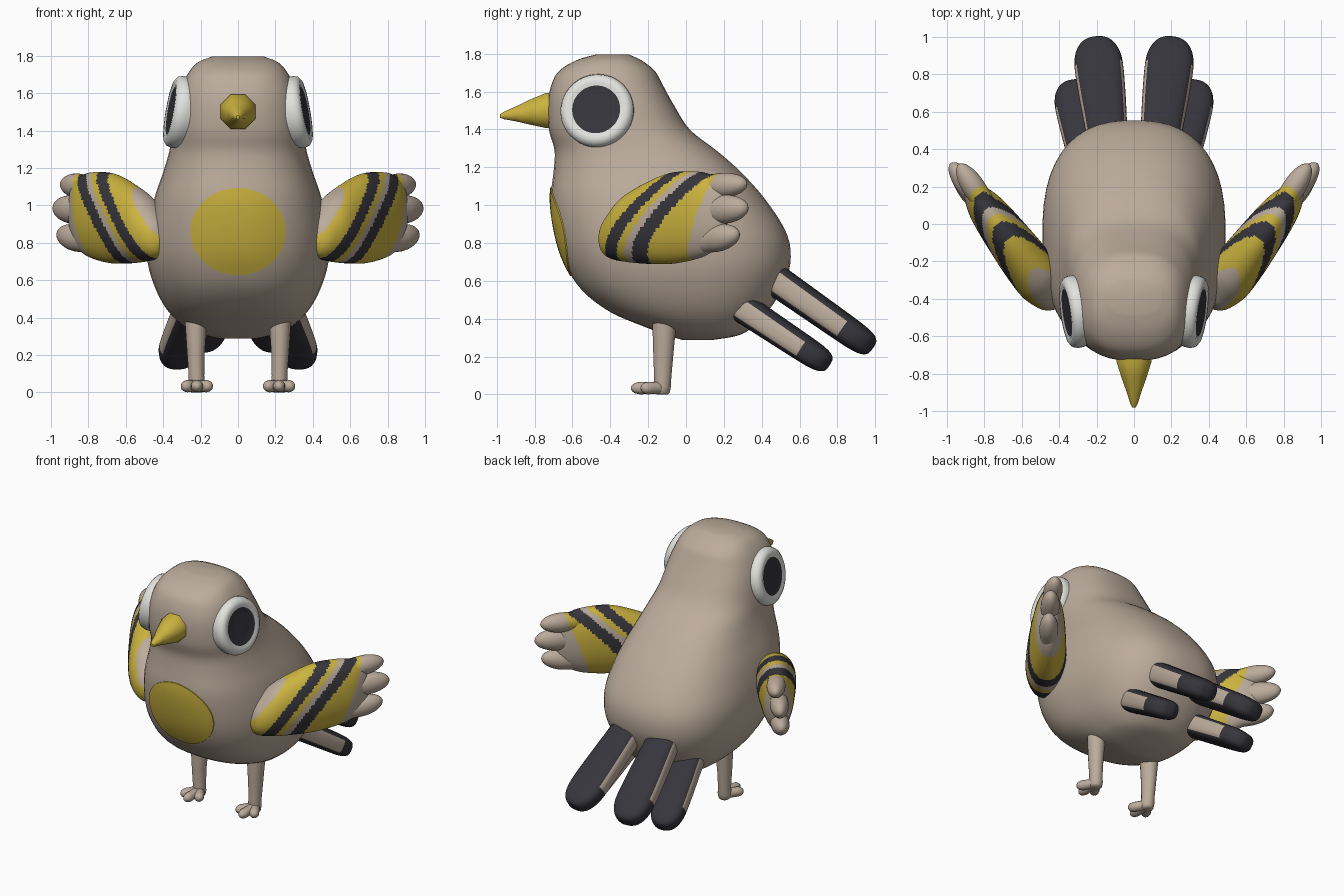
import bpy, bmesh, math
from mathutils import Vector as V

if "Cube" in bpy.data.objects:
    bpy.data.objects.remove(bpy.data.objects["Cube"])


def material(name, rgb):
    m = bpy.data.materials.new(name)
    m.diffuse_color = (*rgb, 1)
    m.use_nodes = True
    m.node_tree.nodes["Principled BSDF"].inputs["Base Color"].default_value = m.diffuse_color
    return m


BEIGE = material("beige", (0.50, 0.41, 0.33))
DARK = material("charcoal", (0.036, 0.036, 0.045))
YELLOW = material("yellow", (0.60, 0.45, 0.05))
WHITE = material("off_white", (0.76, 0.76, 0.73))


def spline(rows, count):
    """Smoothly resample a table of rows (Catmull-Rom)."""
    out, last = [], len(rows) - 1
    for k in range(count):
        f = k / (count - 1) * last
        i = min(int(f), last - 1)
        t = f - i
        p = [rows[max(0, min(last, i + d))] for d in (-1, 0, 1, 2)]
        out.append([0.5 * (2 * b + (c - a) * t + (2 * a - 5 * b + 4 * c - d) * t * t
                           + (3 * b - a - 3 * c + d) * t ** 3) for a, b, c, d in zip(*p)])
    return out


def ring(centre, u, v, a, b, power=2.0, segs=32):
    """Superellipse section around a centre, half sizes a along u and b along v."""
    pts = []
    for k in range(segs):
        t = 2 * math.pi * (k + 0.5) / segs
        c, s = math.cos(t), math.sin(t)
        pts.append(V(centre) + V(u) * a * math.copysign(abs(c) ** (2 / power), c)
                   + V(v) * b * math.copysign(abs(s) ** (2 / power), s))
    return pts


def skin(bm, rings, paint=None):
    """Loft rings and close both ends; paint(row, column, centre) gives a material slot."""
    rows = [[bm.verts.new(p) for p in r] for r in rings]
    n = len(rows[0])
    faces = []
    for i in range(len(rows) - 1):
        for j in range(n):
            k = (j + 1) % n
            faces.append((bm.faces.new((rows[i][j], rows[i][k], rows[i + 1][k], rows[i + 1][j])), i, j))
    for i, r in ((0, rows[0]), (len(rows) - 1, rows[-1])):
        tip = bm.verts.new(sum((x.co for x in r), V()) / n)
        for j in range(n):
            faces.append((bm.faces.new((r[j], r[(j + 1) % n], tip)), i, j))
    if paint:
        for f, i, j in faces:
            f.material_index = paint(i, j, f.calc_center_median())


def finish(name, bm, mats, mirror=False, angle=50):
    bmesh.ops.recalc_face_normals(bm, faces=bm.faces[:])
    me = bpy.data.meshes.new(name)
    bm.to_mesh(me)
    bm.free()
    for m in mats:
        me.materials.append(m)
    ob = bpy.data.objects.new(name, me)
    bpy.context.collection.objects.link(ob)
    bpy.ops.object.select_all(action='DESELECT')
    ob.select_set(True)
    bpy.context.view_layer.objects.active = ob
    bpy.ops.object.shade_smooth_by_angle(angle=math.radians(angle))
    if mirror:
        ob.modifiers.new("mirror", 'MIRROR').use_mirror_merge = False
    return ob


X, Y, Z = V((1, 0, 0)), V((0, 1, 0)), V((0, 0, 1))

# Body and head: height, front, back, half width
BODY = spline([
    (.288, -.02, .14, .10), (.31, -.09, .27, .20), (.35, -.20, .345, .285), (.435, -.40, .43, .375),
    (.55, -.55, .505, .44), (.69, -.64, .552, .483), (.845, -.69, .535, .487), (1.03, -.715, .42, .45),
    (1.18, -.70, .285, .40), (1.29, -.695, .16, .368), (1.40, -.725, .02, .35), (1.54, -.73, -.07, .33),
    (1.64, -.71, -.125, .30), (1.71, -.67, -.165, .265), (1.765, -.58, -.235, .215),
    (1.795, -.48, -.30, .14)], 61)
POWER = 2.5
bm = bmesh.new()
skin(bm, [ring((0, (f + b) / 2, z), X, Y, w, (b - f) / 2, POWER, 48) for z, f, b, w in BODY])
finish("body", bm, [BEIGE], angle=80)


def chest(x, z):
    """Front surface of the body."""
    for p, q in zip(BODY, BODY[1:]):
        if p[0] <= z <= q[0]:
            t = (z - p[0]) / (q[0] - p[0])
            f, b, w = (p[k] + (q[k] - p[k]) * t for k in (1, 2, 3))
            return (f + b) / 2 - (b - f) / 2 * (1 - (abs(x) / w) ** POWER) ** (1 / POWER)


# Belly patch: thin plate following the chest
bm = bmesh.new()
patch = []
for r in (1, .85, .7, .55, .4, .25, .1):
    pts = [(.255 * r * math.cos(k * math.pi / 24), .86 + .233 * r * math.sin(k * math.pi / 24)) for k in range(48)]
    patch.append([V((x, chest(x, z) - .006, z)) for x, z in pts])
patch.insert(0, [p + Y * .008 for p in patch[0]])
rows = [[bm.verts.new(p) for p in r] for r in patch]
for a, b in zip(rows, rows[1:]):
    for k in range(48):
        bm.faces.new((a[k], a[(k + 1) % 48], b[(k + 1) % 48], b[k]))
bm.faces.new(rows[-1])
finish("belly_patch", bm, [YELLOW])

# Beak
bm = bmesh.new()
skin(bm, [ring((0, y, z), X, Z, r, r, 2, 8) for y, z, r in (
    (-.66, 1.50, .10), (-.74, 1.50, .10), (-.82, 1.492, .073), (-.90, 1.482, .042),
    (-.96, 1.474, .022), (-.982, 1.471, .010))])
finish("beak", bm, [YELLOW])

# Eyes: white rim with a dark disc, turned slightly up and forward
axis = V((.97, -.13, .17)).normalized()
side = Y.cross(axis).normalized()
up = axis.cross(side)
bm = bmesh.new()
skin(bm, [ring(V((.325, -.47, 1.5)) + axis * d, side, up, r, r, 2, 40) for r, d in (
    (.18, -.07), (.193, -.03), (.195, 0), (.187, .025), (.167, .04), (.145, .041), (.128, .035), (.06, .037))],
    lambda i, j, c: int(i >= 6))
finish("eyes", bm, [WHITE, DARK], mirror=True)

# Wings: s runs along the wing, n points to the body
ROOT, ALONG, INWARD = V((.46, -.36, 0)), V((.6, .8, 0)), V((-.8, .6, 0))


def wing_paint(i, j, c):
    """Slanted curved stripes: 0 beige, 1 charcoal, 2 yellow."""
    s = (c - ROOT).dot(ALONG)
    h = max(0, c.z - .7)
    q = s - .4 * (h / .47) ** 1.4
    if s > .49 + .38 * h or q < -.17:
        return 0
    if abs(q) < .045 or abs(q - .195) < .05:
        return 1
    return 0 if .095 < q < .195 else 2


bm = bmesh.new()
WING = spline([
    (-.10, .815, .03, .03), (-.075, .825, .085, .07), (-.03, .84, .125, .10), (.06, .875, .175, .128),
    (.20, .905, .215, .13), (.35, .93, .24, .12), (.50, .945, .233, .105), (.60, .955, .21, .085),
    (.68, .965, .16, .05), (.71, .965, .09, .02)], 100)
skin(bm, [ring(ROOT + ALONG * s + Z * z, INWARD, Z, t, h, 2.1, 80) for s, z, h, t in WING], wing_paint)
# Wing tip feathers
for z0, z1, end, r, n in ((1.09, 1.112, .83, .066, .025), (.965, .985, .86, .076, -.005),
                          (.79, .845, .81, .072, -.015)):
    rings = []
    for k in range(41):
        t = k / 40
        w = min(1, math.sqrt(max(.01, 1 - ((t - .65) / .35) ** 2))) if t > .65 else .8 + .2 * t / .65
        rings.append(ring(ROOT + ALONG * (.40 + (end - .40) * t) + Z * (z0 + (z1 - z0) * t) + INWARD * n * t,
                          INWARD, Z, .062 * w, r * w, 2, 28))
    skin(bm, rings, wing_paint)
finish("wings", bm, [BEIGE, DARK, YELLOW], mirror=True, angle=60)

# Tail feathers: dark slabs with beige side panels
for name, start, end, width, t0, t1 in (
        ("upper_tail_feathers", V((.135, .40, .656)), V((.205, .985, .245)), .125, .085, .072),
        ("lower_tail_feathers", V((.23, .24, .497)), V((.335, .755, .155)), .108, .08, .066)):
    d = (end - start).normalized()
    u = d.cross(Z).normalized()
    v = u.cross(d)
    shape = spline([(0, .85, 1), (.25, .92, 1), (.5, 1, 1), (.75, 1.04, 1), (.87, .95, .97),
                    (.95, .72, .85), (.99, .42, .6), (1, .2, .3)], 43)

    def feather_paint(i, j, c, shape=shape):
        a = 2 * math.pi * (j + 1) / 40
        return int(abs(math.sin(a)) < .5 and shape[i][0] < .75)

    bm = bmesh.new()
    skin(bm, [ring(start.lerp(end, f), u, v, width * w, (t0 + (t1 - t0) * f) * t, 2.8, 40)
              for f, w, t in shape], feather_paint)
    finish(name, bm, [DARK, BEIGE], mirror=True, angle=60)

# Legs
bm = bmesh.new()
skin(bm, [ring((x, y, z), X, Y, a, b, 2, 20) for x, y, z, a, b in (
    (.225, -.11, .45, .062, .066), (.225, -.115, .36, .058, .063), (.225, -.12, .20, .047, .053),
    (.222, -.123, .09, .042, .046), (.22, -.125, .04, .045, .045), (.22, -.125, .01, .04, .04),
    (.22, -.125, .0, .03, .03))])
finish("legs", bm, [BEIGE], mirror=True)

# Toes
bm = bmesh.new()
for tx, ty in ((.148, -.235), (.22, -.29), (.292, -.235)):
    a, b = V((.22, -.12, .035)), V((tx, ty, .033))
    d = (b - a).normalized()
    u = d.cross(Z).normalized()
    skin(bm, [ring(a.lerp(b, f), u, u.cross(d), r, r, 2, 14) for f, r in (
        (0, .034), (.5, .032), (.72, .033), (.87, .028), (.96, .018), (1, .008))])
finish("toes", bm, [BEIGE], mirror=True)
